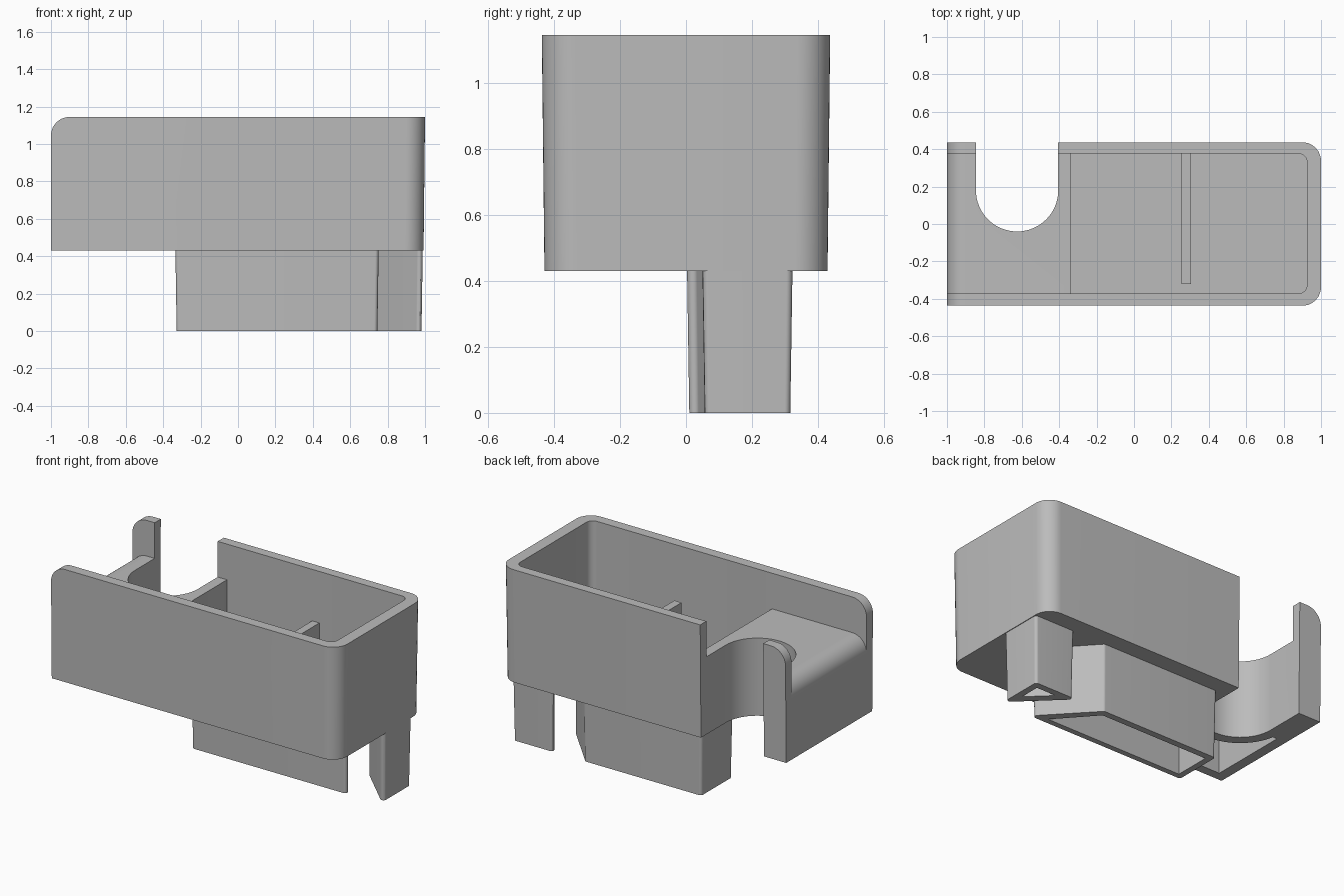
import bpy, bmesh, math
from mathutils import Vector

if "Cube" in bpy.data.objects:
    bpy.data.objects.remove(bpy.data.objects["Cube"], do_unlink=True)

grey = bpy.data.materials.new("plain_grey")
grey.use_nodes = True
COLOUR = (0.5, 0.5, 0.5, 1)
grey.diffuse_color = COLOUR
grey.node_tree.nodes["Principled BSDF"].inputs["Base Color"].default_value = COLOUR


def arc(cx, cy, r, start, end, steps=12):
    """Points on an arc, angles in degrees."""
    angles = [math.radians(start + (end - start) * i / steps) for i in range(steps + 1)]
    return [(cx + r * math.cos(a), cy + r * math.sin(a)) for a in angles]


def rounded(corners, r, steps=8):
    """Round every corner of a convex polygon given as 2D points."""
    out = []
    for i, c in enumerate(corners):
        p = Vector(c)
        a = (Vector(corners[i - 1]) - p).normalized()
        b = (Vector(corners[(i + 1) % len(corners)]) - p).normalized()
        half = a.angle(b) / 2
        centre = p + (a + b).normalized() * r / math.sin(half)
        t0 = p + a * r / math.tan(half) - centre
        t1 = p + b * r / math.tan(half) - centre
        for k in range(steps + 1):
            d = t0.lerp(t1, k / steps).normalized() * r
            out.append(tuple(centre + d))
    return out


def rect(x0, x1, y0, y1):
    return [(x0, y0), (x1, y0), (x1, y1), (x0, y1)]


def prism(name, outline, low, high, draft=0.0, axis="z"):
    """Extrude an outline along z or y; draft pulls the low end inward."""
    xs, ys = zip(*outline)
    cx, cy = (min(xs) + max(xs)) / 2, (min(ys) + max(ys)) / 2
    sx = 1 - draft / (max(xs) - cx)
    sy = 1 - draft / (max(ys) - cy)
    bm = bmesh.new()

    def ring(points, h):
        return [bm.verts.new((u, v, h) if axis == "z" else (u, h, v)) for u, v in points]

    bottom = ring([(cx + (u - cx) * sx, cy + (v - cy) * sy) for u, v in outline], low)
    top = ring(outline, high)
    bm.faces.new(bottom)
    bm.faces.new(top)
    for i in range(len(top)):
        bm.faces.new((bottom[i - 1], bottom[i], top[i], top[i - 1]))
    bmesh.ops.recalc_face_normals(bm, faces=bm.faces)
    mesh = bpy.data.meshes.new(name)
    bm.to_mesh(mesh)
    bm.free()
    mesh.materials.append(grey)
    obj = bpy.data.objects.new(name, mesh)
    bpy.context.collection.objects.link(obj)
    return obj


def carve(obj, cutter, operation="DIFFERENCE"):
    mod = obj.modifiers.new("carve", "BOOLEAN")
    mod.operation = operation
    mod.solver = "EXACT"
    mod.object = cutter
    bpy.context.view_layer.objects.active = obj
    bpy.ops.object.modifier_apply(modifier=mod.name)
    bpy.data.objects.remove(cutter, do_unlink=True)


BASE, RIM, LEDGE, FLOOR = 0.43, 1.145, 0.92, 0.495
WALL_FRONT, WALL_BACK = -0.372, 0.376

# Housing: drafted block with rounded right-hand corners and rounded wall tops at the open end
housing = prism("housing", rounded(rect(-1.5, 1, -0.437, 0.437), 0.1), BASE, RIM, 0.008)
side = [(-1, 0.3), (1.2, 0.3), (1.2, RIM), *arc(-0.9, RIM - 0.1, 0.1, 90, 180)]
side[2] = (1.2, RIM + 0.1)
side.insert(3, (-0.9, RIM + 0.1))
carve(housing, prism("end_profile", side, -1, 1, axis="y"), "INTERSECT")

# Deep tray
carve(housing, prism("tray", rounded(rect(-0.34, 0.925, WALL_FRONT, WALL_BACK), 0.045), FLOOR, 1.3))
# Square off the tray end beside the ledge
carve(housing, prism("tray_end", rect(-0.34, -0.2, WALL_FRONT, WALL_BACK), FLOOR, 1.3))

# Raised ledge with a rolled outer edge
ledge = [(-1.1, 1.3), (-0.3, 1.3), (-0.3, LEDGE),
         *arc(-0.9, LEDGE - 0.1, 0.1, 90, 180), (-1.1, LEDGE - 0.1)]
carve(housing, prism("ledge_space", ledge, WALL_FRONT, WALL_BACK, axis="y"))

# Round-ended slot through the back
SLOT_X, SLOT_Y = -0.625, 0.18
slot = [(-0.845, 0.6), *arc(SLOT_X, SLOT_Y, 0.22, 180, 360, 32), (-0.405, 0.6)]
carve(housing, prism("slot", slot, 0.2, 1.4))

# Hollow underneath the ledge, following the slot wall
hollow = [(-0.935, WALL_FRONT), (-0.405, WALL_FRONT),
          *arc(SLOT_X, SLOT_Y, 0.285, -39.5, -170, 24), (-0.935, 0.13)]
carve(housing, prism("under_hollow", hollow, 0.3, 0.8))

# Divider rib in the tray
rib = prism("divider_rib", rect(0.255, 0.305, -0.32, 0.38), FLOOR - 0.01, 0.82)

# Hollow pegs below
pegs = {
    "long_peg": ([(-0.335, 0.003), (0.775, 0.003), (0.485, 0.323), (-0.335, 0.323)],
                 [(-0.29, 0.045), (0.665, 0.045), (0.46, 0.275), (-0.29, 0.275)]),
    "corner_peg": ([(0.988, 0.025), (0.988, 0.323), (0.68, 0.323)],
                   [(0.94, 0.145), (0.94, 0.275), (0.805, 0.275)]),
}
parts = [housing, rib]
for name, (outer, inner) in pegs.items():
    peg = prism(name, rounded(outer, 0.018), 0, BASE + 0.02, 0.007)
    carve(peg, prism(name + "_hollow", inner, -0.1, BASE))
    parts.append(peg)

# Smooth the round faces, keep edges crisp
bpy.ops.object.select_all(action="DESELECT")
for part in parts:
    part.select_set(True)
bpy.context.view_layer.objects.active = housing
bpy.ops.object.shade_smooth_by_angle(angle=math.radians(30))
